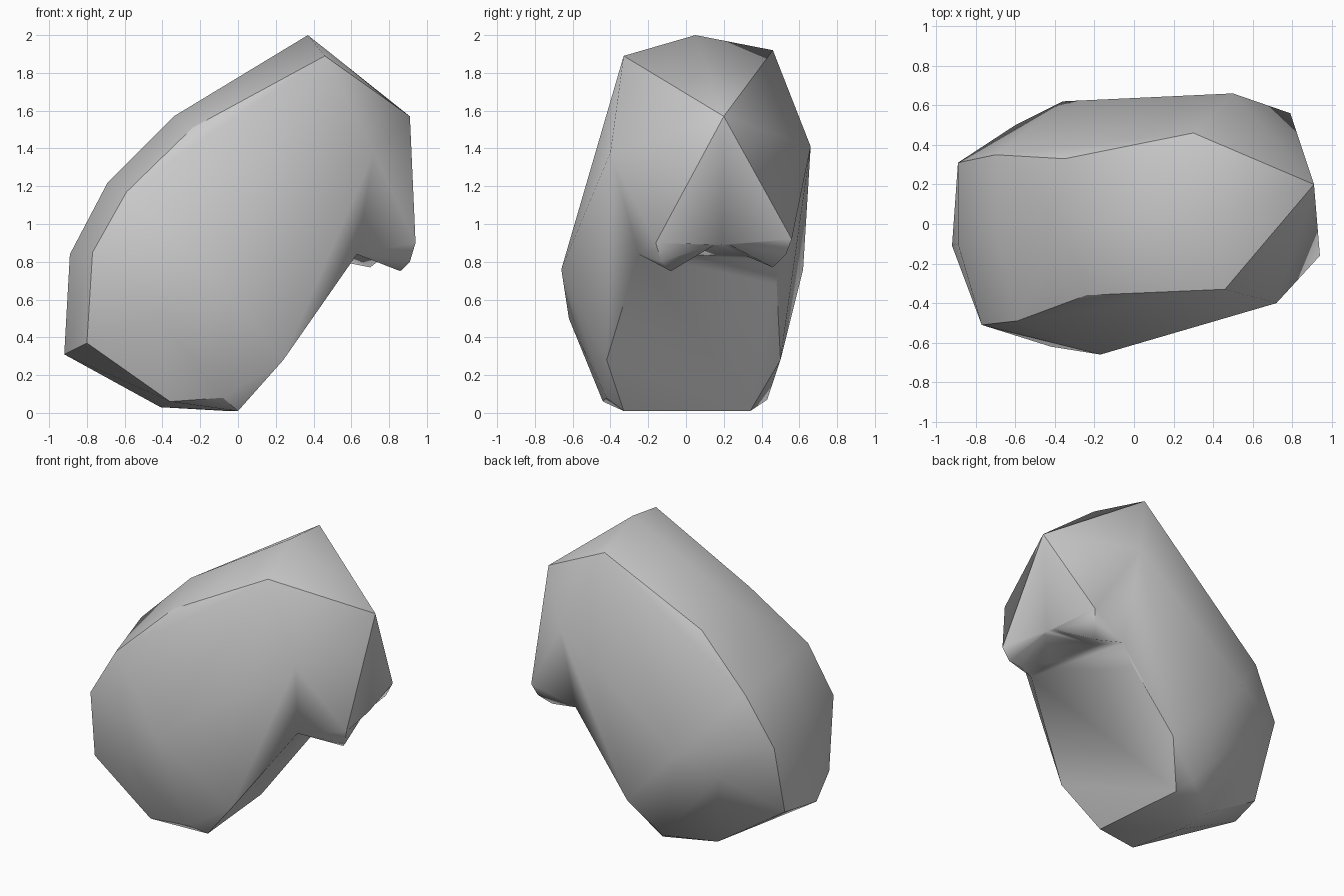
import bpy, bmesh, math
from mathutils import Vector

if "Cube" in bpy.data.objects:
    bpy.data.objects.remove(bpy.data.objects["Cube"])

grey = bpy.data.materials.new("plain_grey")
grey.diffuse_color = (0.6, 0.6, 0.6, 1)
grey.use_nodes = True
grey.node_tree.nodes["Principled BSDF"].inputs["Base Color"].default_value = grey.diffuse_color


def hull(name, points):
    """Faceted solid wrapped around a few corner points."""
    bm = bmesh.new()
    for p in points:
        bm.verts.new(p)
    res = bmesh.ops.convex_hull(bm, input=bm.verts[:])
    junk = {g for k in ("geom_interior", "geom_unused") for g in res[k]
            if isinstance(g, bmesh.types.BMVert)}
    bmesh.ops.delete(bm, geom=list(junk), context='VERTS')
    bmesh.ops.recalc_face_normals(bm, faces=bm.faces[:])
    me = bpy.data.meshes.new(name)
    bm.to_mesh(me)
    bm.free()
    me.materials.append(grey)
    ob = bpy.data.objects.new(name, me)
    bpy.context.collection.objects.link(ob)
    return ob


# Shared corners
tip = (0.91, 0.20, 1.57)
crown = [(0.46, -0.33, 1.89), (0.37, 0.05, 2.0), (0.30, 0.46, 1.92)]
shoulders = [(0.72, -0.40, 1.38), (0.50, 0.66, 1.41)]
lip_front, lip_mid, lip_back = (0.63, -0.25, 0.84), (0.57, 0.15, 0.85), (0.50, 0.49, 0.81)
chin_front, chin_mid, chin_back = (0.94, -0.16, 0.90), (0.87, 0.19, 0.89), (0.79, 0.56, 0.92)

# Curved back strip: its two rims and its raised middle
front_rim = [(-0.24, -0.36, 1.51), (-0.59, -0.49, 1.17), (-0.77, -0.51, 0.85), (-0.80, -0.42, 0.37)]
strip_mid = [(-0.34, -0.03, 1.57), (-0.69, -0.07, 1.22), (-0.89, -0.10, 0.84)]
back_rim = [(-0.35, 0.33, 1.51), (-0.70, 0.35, 1.16), (-0.89, 0.31, 0.83), (-0.86, 0.15, 0.32)]
# Widest points of the two sides
bulges = [(-0.17, -0.66, 0.76), (-0.42, -0.62, 0.50), (-0.36, 0.62, 0.76), (-0.60, 0.50, 0.62)]
# Underside and the sloping panel below the chin
foot_front, foot_back = (0.0, -0.33, 0.01), (-0.06, 0.34, 0.01)
base = [(-0.92, -0.11, 0.31), (-0.36, -0.44, 0.06), (-0.41, -0.03, 0.03), (-0.41, 0.24, 0.03),
        (-0.08, -0.42, 0.08), (-0.12, 0.43, 0.07), foot_front, foot_back]
panel_front, panel_back = [(0.24, -0.42, 0.28)], [(0.41, 0.48, 0.68), (0.10, 0.50, 0.28)]

body = hull("body", [lip_front, lip_mid, lip_back] + crown + shoulders + front_rim
            + strip_mid + back_rim + bulges + base + panel_front + panel_back)

# Pointed overhang with a small nub at each end of the chin
core = (-0.1, 0.0, 1.2)
parts = [
    hull("overhang", [tip, chin_front, chin_mid, chin_back, lip_front, lip_mid, lip_back,
                      core] + crown + shoulders),
    hull("front_nub", [chin_front, (0.91, -0.13, 0.80), (0.86, -0.08, 0.75), lip_front,
                       (0.60, 0.0, 0.86), (0.86, 0.17, 0.90), (0.75, 0.0, 1.05)]),
    hull("back_nub", [chin_back, (0.76, 0.53, 0.84), (0.70, 0.46, 0.77), lip_back,
                      (0.56, 0.25, 0.86), (0.86, 0.21, 0.90), (0.70, 0.3, 1.05)]),
]

# Fuse everything into one skin
bpy.context.view_layer.objects.active = body
body.select_set(True)
for part in parts:
    mod = body.modifiers.new("join", 'BOOLEAN')
    mod.operation, mod.solver, mod.object = 'UNION', 'EXACT', part
    bpy.ops.object.modifier_apply(modifier=mod.name)
    bpy.data.objects.remove(part)

# Smooth skin with crisp creases along the rims, the tip and the panel
creases = [
    [chin_front, tip, crown[0]] + front_rim + [base[1], base[4], foot_front],
    [chin_back, tip, crown[2]] + back_rim,
    [lip_front] + panel_front + [foot_front, foot_back],
    [lip_back] + panel_back + [foot_back],
    [front_rim[-1], base[0], back_rim[-1], base[3]],
]
segments = [(Vector(a), Vector(b)) for c in creases for a, b in zip(c, c[1:])]


def on_segment(p, a, b):
    d = b - a
    t = max(0, min(1, (p - a).dot(d) / d.length_squared))
    return (p - a - d * t).length < 0.004


bm = bmesh.new()
bm.from_mesh(body.data)
bmesh.ops.remove_doubles(bm, verts=bm.verts[:], dist=0.002)
for f in bm.faces:
    f.smooth = True
for e in bm.edges:
    p, q = (v.co for v in e.verts)
    crisp = any(on_segment(p, a, b) and on_segment(q, a, b) for a, b in segments)
    e.smooth = not (crisp or e.calc_face_angle(0) > math.radians(75))
bm.to_mesh(body.data)
bm.free()
